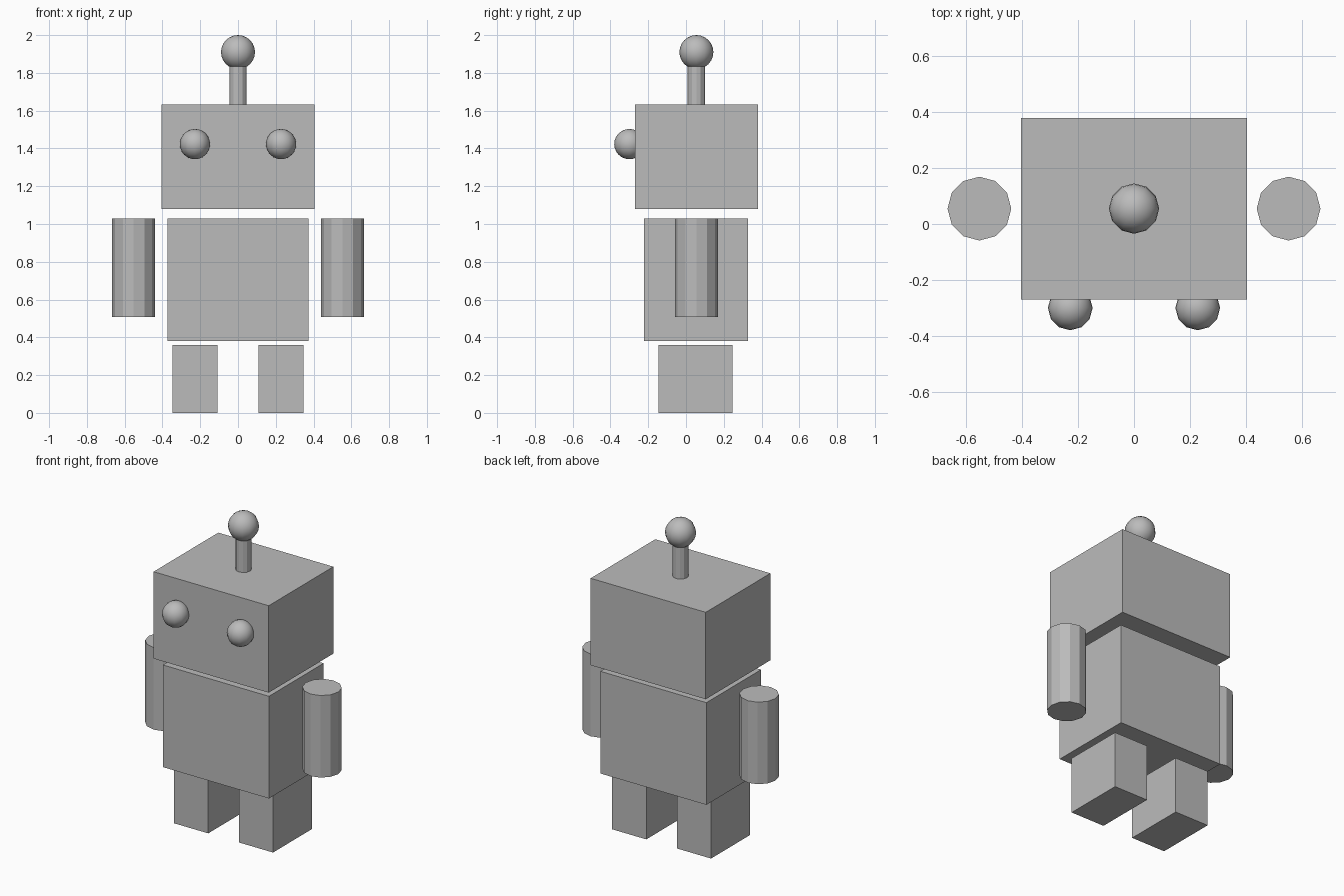
import bpy
import math

default = bpy.data.objects.get("Cube")
if default:
    bpy.data.objects.remove(default, do_unlink=True)

grey = bpy.data.materials.new("plain grey")
grey.use_nodes = True
GREY = (0.5, 0.5, 0.5, 1)
grey.diffuse_color = GREY
grey.node_tree.nodes["Principled BSDF"].inputs["Base Color"].default_value = GREY

MID_Y = 0.055   # shared depth of head, torso, arms and antenna
SIDES = 12


def finish(name, smooth=False):
    obj = bpy.context.object
    obj.name = name
    obj.data.materials.append(grey)
    if smooth:
        bpy.ops.object.shade_smooth_by_angle(angle=math.radians(35))
    return obj


def box(name, x, y, z0, z1, width, depth):
    bpy.ops.mesh.primitive_cube_add(size=1, location=(x, y, (z0 + z1) / 2))
    bpy.context.object.scale = (width, depth, z1 - z0)
    bpy.ops.object.transform_apply(location=False, rotation=False, scale=True)
    return finish(name)


def cylinder(name, x, y, z0, z1, radius):
    bpy.ops.mesh.primitive_cylinder_add(vertices=SIDES, radius=radius, depth=z1 - z0,
                                        location=(x, y, (z0 + z1) / 2))
    return finish(name)


def ball(name, x, y, z, radius):
    bpy.ops.mesh.primitive_uv_sphere_add(segments=SIDES, ring_count=SIDES, radius=radius,
                                         location=(x, y, z))
    return finish(name, smooth=True)


# Head and torso
box("head", 0, MID_Y, 1.08, 1.633, 0.81, 0.65)
box("torso", 0, MID_Y - 0.002, 0.38, 1.03, 0.746, 0.55)

# Antenna
cylinder("antenna_stem", 0, MID_Y, 1.633, 1.86, 0.046)
ball("antenna_ball", 0, MID_Y, 1.91, 0.09)

# Paired eyes, arms and legs
for side, s in (("left", 1), ("right", -1)):
    ball(side + "_eye", s * 0.228, -0.3, 1.423, 0.08)
    cylinder(side + "_arm", s * 0.553, MID_Y, 0.508, 1.03, 0.114)
    box(side + "_leg", s * 0.228, 0.05, 0, 0.36, 0.24, 0.39)
